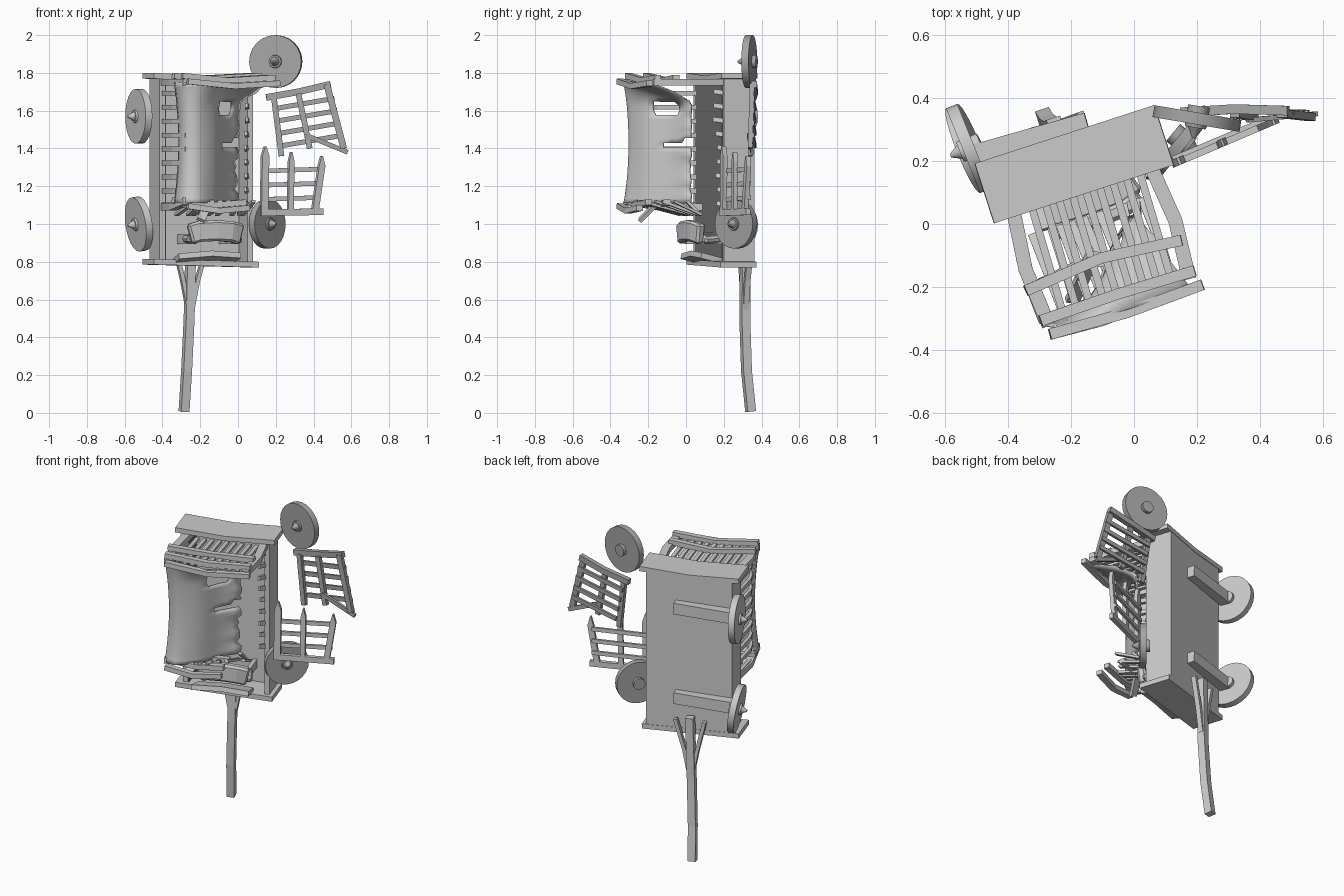
import bpy, bmesh, random
from math import radians
from mathutils import Vector, Matrix

random.seed(4)
if "Cube" in bpy.data.objects:
    bpy.data.objects.remove(bpy.data.objects["Cube"])

# Wagon frame: x across, -y up from the bed, z along the wagon
WAGON = Matrix.Translation((-0.19, 0.19, 0)) @ Matrix.Rotation(radians(18), 4, 'Z')
WORLD = Matrix.Identity(4)
FRONT = (0, 1, 0)


def grey(name, value):
    mat = bpy.data.materials.new(name)
    mat.use_nodes = True
    colour = (value, value, value, 1)
    mat.diffuse_color = colour
    mat.node_tree.nodes["Principled BSDF"].inputs["Base Color"].default_value = colour
    return mat


SHADED = grey("shaded_wood", 0.14)
WORN = grey("worn_wood", 0.38)


def finish(name, bm, frame=WAGON, smooth=False, mat=None):
    bmesh.ops.recalc_face_normals(bm, faces=bm.faces)
    bm.transform(frame)
    mesh = bpy.data.meshes.new(name)
    bm.to_mesh(mesh)
    bm.free()
    if mat:
        mesh.materials.append(mat)
    ob = bpy.data.objects.new(name, mesh)
    bpy.context.collection.objects.link(ob)
    if smooth:
        bpy.ops.object.select_all(action='DESELECT')
        ob.select_set(True)
        bpy.context.view_layer.objects.active = ob
        bpy.ops.object.shade_smooth_by_angle(angle=radians(40))
    return ob


def sweep(bm, path, w, t, ref=(1, 0, 0), tip=1.0):
    """Rectangular board along a path; w is its size along ref."""
    pts = [Vector(p) for p in path]
    rings = []
    for i, p in enumerate(pts):
        d = (pts[min(i + 1, len(pts) - 1)] - pts[max(i - 1, 0)]).normalized()
        b = d.cross(Vector(ref)).normalized()
        a = b.cross(d)
        k = tip if i == len(pts) - 1 else 1
        rings.append([bm.verts.new(p + a * x * w * k / 2 + b * y * t / 2)
                      for x, y in ((-1, -1), (1, -1), (1, 1), (-1, 1))])
    for r, s in zip(rings, rings[1:]):
        for j in range(4):
            bm.faces.new((r[j], r[(j + 1) % 4], s[(j + 1) % 4], s[j]))
    bm.faces.new(rings[0])
    bm.faces.new(rings[-1])


def board(name, path, w, t, ref=(1, 0, 0), frame=WAGON, mat=None):
    bm = bmesh.new()
    sweep(bm, path, w, t, ref)
    return finish(name, bm, frame, mat=mat)


def wheel(name, centre, normal, radius, mat=None):
    bm = bmesh.new()
    # disc, hub and tapered cap; z is the outward side
    for r1, r2, depth, z in ((radius, radius, 0.038, 0),
                             (0.038, 0.033, 0.03, 0.015),
                             (0.025, 0.006, 0.035, 0.045),
                             (0.035, 0.035, 0.03, -0.025)):
        bmesh.ops.create_cone(bm, cap_ends=True, segments=24, radius1=r1, radius2=r2,
                              depth=depth, matrix=Matrix.Translation((0, 0, z)))
    turn = Vector(normal).to_track_quat('Z', 'Y').to_matrix().to_4x4()
    finish(name, bm, Matrix.Translation(centre) @ turn, True, mat)


# Open tray bed: floor, side walls and end boards
board("bed_floor", [(0, 0.085, 0.79), (0, 0.085, 1.77)], 0.52, 0.025)
for label, side in (("right", -1), ("left", 1)):
    board(label + "_bed_wall", [(side * 0.245, 0.01, 0.79), (side * 0.245, 0.01, 1.77)],
          0.03, 0.165)
board("right_wall_lining", [(-0.228, 0.01, 0.8), (-0.228, 0.01, 1.765)],
      0.006, 0.16, mat=SHADED)
board("top_end_board", [(-0.3, 0, 1.785), (0, 0, 1.77), (0.3, 0, 1.785)], 0.2, 0.03, FRONT)
board("bottom_end_board", [(-0.3, 0, 0.8), (0.285, 0, 0.785)], 0.2, 0.03, FRONT)

# Axles and mounted wheels
for label, z, lean in (("rear", 1.57, 0), ("front", 1.0, -0.14)):
    board(label + "_axle", [(-0.31, 0.13, z), (0.08, 0.115, z + 0.01)], 0.06, 0.07, FRONT)
    wheel(label + "_wheel", (-0.525, 0.24, z), (-0.92, -0.37, lean), 0.145)

# Loose wheels
wheel("loose_wheel_upper", (0.2, 0.335, 1.86), (-0.17, -1, 0), 0.14, WORN)
wheel("loose_wheel_lower", (0.155, 0.265, 1.0), (0.77, -0.63, 0), 0.13, WORN)

# Draw pole with braces
POLE = Matrix.Translation((-0.26, 0.315, 0)) @ Matrix.Rotation(radians(18), 4, 'Z')
board("draw_pole", [(-0.016, 0.034, 0.008), (-0.01, 0.009, 0.22), (0, -0.004, 0.5),
                    (0.01, -0.003, 0.9)], 0.046, 0.046, frame=POLE)
for label, side in (("right", -1), ("left", 1)):
    board(label + "_pole_brace", [(0.005 + side * 0.01, -0.005, 0.55),
                                  (0.005 + side * 0.04, -0.005, 0.7),
                                  (0.01 + side * 0.088, -0.003, 0.88)], 0.022, 0.03, frame=POLE)

# Side fence: whole slats on the right, broken stubs on the left
bm = bmesh.new()
for i in range(9):
    z = 1.1 + i * 0.074
    sweep(bm, [(-0.235, -0.06, z), (-0.25, -0.28, z), (-0.225, -0.43, z)], 0.02, 0.026)
    sweep(bm, [(0.235, -0.05, z), (0.21, -0.09 - random.random() * 0.03, z + 0.01)],
          0.025, 0.025, tip=0.6)
finish("side_slats", bm)

# End fences: posts, slats and cross rails
for label, z, tilt in (("rear", 1.75, 0), ("front", 1.09, 0.03)):
    bm = bmesh.new()
    for side in (-1, 1):
        if label == "front" and side == 1:
            continue
        sweep(bm, [(side * 0.225, -0.04, z), (side * 0.25, -0.27, z),
                   (side * 0.235, -0.46, z + tilt)], 0.045, 0.035)
    for i in range(9):
        x = -0.18 + i * 0.045
        lean = random.uniform(-0.03, 0.03) if label == "front" else 0.01
        reach = random.uniform(0.2, 0.4) if label == "front" and i > 4 else 0.45
        start = -0.08 if label == "rear" else -0.17
        sweep(bm, [(x + lean, start, z - 0.01 - tilt), (x, -reach, z + tilt)], 0.024, 0.015)
    finish(label + "_fence_slats", bm)
    # rail height above the bed, bow at its middle, and lift
    for j, (y, bow, lift) in enumerate(((-0.335, 0.025, 0.02), (-0.44, 0.005, 0.02),
                                        (-0.49, -0.01, -0.01))):
        right = -0.27 + 0.015 * j
        left = 0.25 + 0.01 * j if label == "rear" else 0.1
        board("%s_fence_rail_%d" % (label, j + 1),
              [(right, y, z + lift + 0.015), ((right + left) / 2, y + bow, z + lift - 0.01),
               (left, y, z + lift + 0.005)], 0.035, 0.03, FRONT)
board("fallen_rail", [(-0.14, -0.41, 1.02), (-0.03, -0.29, 1.17)], 0.045, 0.02)

# Torn canvas, caved in along its left edge
COLS, ROWS = 16, 26
bm = bmesh.new()
grid = []
for r in range(ROWS + 1):
    t = r / ROWS
    z = 1.11 + 0.64 * t
    sag = 0.28 * min(1, 6 * (1 - t)) ** 0.7
    flare = abs(2 * t - 1) ** 2
    dip = 0.025 * (1 - flare)
    edge = 0.12 + 0.13 * t ** 8 + random.uniform(-0.02, 0.015)
    ctrl = [(-0.235 - 0.025 * flare, -0.34), (-0.235 - 0.02 * flare, -0.45 + dip),
            (-0.18, -0.485 + dip), (-0.06, -0.485 + sag * 0.28),
            (0.02, -0.49 + sag * 0.7), (edge, -0.49 + sag)]
    row = []
    for c in range(COLS + 1):
        f = c / COLS * (len(ctrl) - 1)
        i = min(int(f), len(ctrl) - 2)
        p = Vector(ctrl[i]).lerp(Vector(ctrl[i + 1]), f - i)
        row.append(bm.verts.new((p.x, p.y, z)))
    grid.append(row)
for r in range(ROWS):
    for c in range(COLS):
        hole = 19 <= r <= 21 and 11 <= c <= 13
        rip = r == 12 and c >= 12 or r == 13 and c >= 15
        if not (hole or rip):
            bm.faces.new((grid[r][c], grid[r][c + 1], grid[r + 1][c + 1], grid[r + 1][c]))
for _ in range(2):
    bmesh.ops.smooth_vert(bm, verts=[v for row in grid[1:-1] for v in row[1:-1]], factor=0.5,
                          use_axis_x=True, use_axis_y=True, use_axis_z=False)
bmesh.ops.delete(bm, geom=[v for v in bm.verts if not v.link_faces], context='VERTS')
canvas = finish("canvas_cover", bm, smooth=True)
solid = canvas.modifiers.new("thickness", 'SOLIDIFY')
solid.thickness = 0.008

# Driver's seat, backrest and footboard
bend = [(-0.13, -0.185, 0.945), (-0.08, -0.19, 0.96), (0.02, -0.19, 0.965),
        (0.1, -0.185, 0.96), (0.16, -0.165, 0.945)]
back = board("seat_back", bend, 0.05, 0.11, FRONT)
seat = board("seat", [(x, y + 0.08, z - 0.03) for x, y, z in bend], 0.13, 0.04, FRONT)
for ob in (seat, back):
    ob.modifiers.new("soft", 'BEVEL').width = 0.012
for side in (-0.1, 0.13):
    board("seat_support", [(side, 0.08, 0.92), (side, -0.17, 0.92)], 0.025, 0.05)
board("footboard", [(-0.18, -0.11, 0.815), (0, -0.115, 0.83), (0.16, -0.11, 0.82)],
      0.12, 0.03, (0, 1, -0.25))

# Upper loose fence panel
bm = bmesh.new()
sweep(bm, [(0.15, 0.355, 1.67), (0.32, 0.365, 1.7), (0.49, 0.36, 1.74)], 0.03, 0.035, FRONT)
for x0, z0, x1, z1, w in ((0.19, 1.67, 0.23, 1.36, 0.03), (0.32, 1.69, 0.38, 1.4, 0.03),
                          (0.47, 1.74, 0.56, 1.4, 0.035)):
    sweep(bm, [(x0, 0.35, z0), (x1, 0.34, z1)], 0.025, w, FRONT)
for k in range(4):
    x, z = 0.19 + 0.015 * k, 1.61 - 0.065 * k
    sweep(bm, [(x, 0.365, z), (x + 0.32, 0.355, z + 0.055)], 0.015, 0.026, FRONT)
sweep(bm, [(0.36, 0.33, 1.47), (0.58, 0.35, 1.38)], 0.015, 0.025, FRONT)
finish("loose_fence_upper", bm, WORLD, mat=WORN)

# Lower loose fence panel, turned away from the bed
bm = bmesh.new()
sweep(bm, [(0, 0, 1.06), (0.355, 0, 1.065)], 0.025, 0.035, FRONT)
for x0, x1, top, w in ((0.02, 0.025, 1.41, 0.04), (0.17, 0.175, 1.38, 0.03),
                       (0.31, 0.35, 1.36, 0.035)):
    sweep(bm, [(x0, 0, 1.06), (x1, 0, top - 0.05), (x1, 0, top)], w, 0.025, tip=0.2)
for k in range(3):
    sweep(bm, [(0.01, 0.015, 1.13 + 0.075 * k), (0.34, 0.015, 1.14 + 0.075 * k)],
          0.015, 0.024, FRONT)
finish("loose_fence_lower", bm,
       Matrix.Translation((0.12, 0.19, 0)) @ Matrix.Rotation(radians(23), 4, 'Z'))
